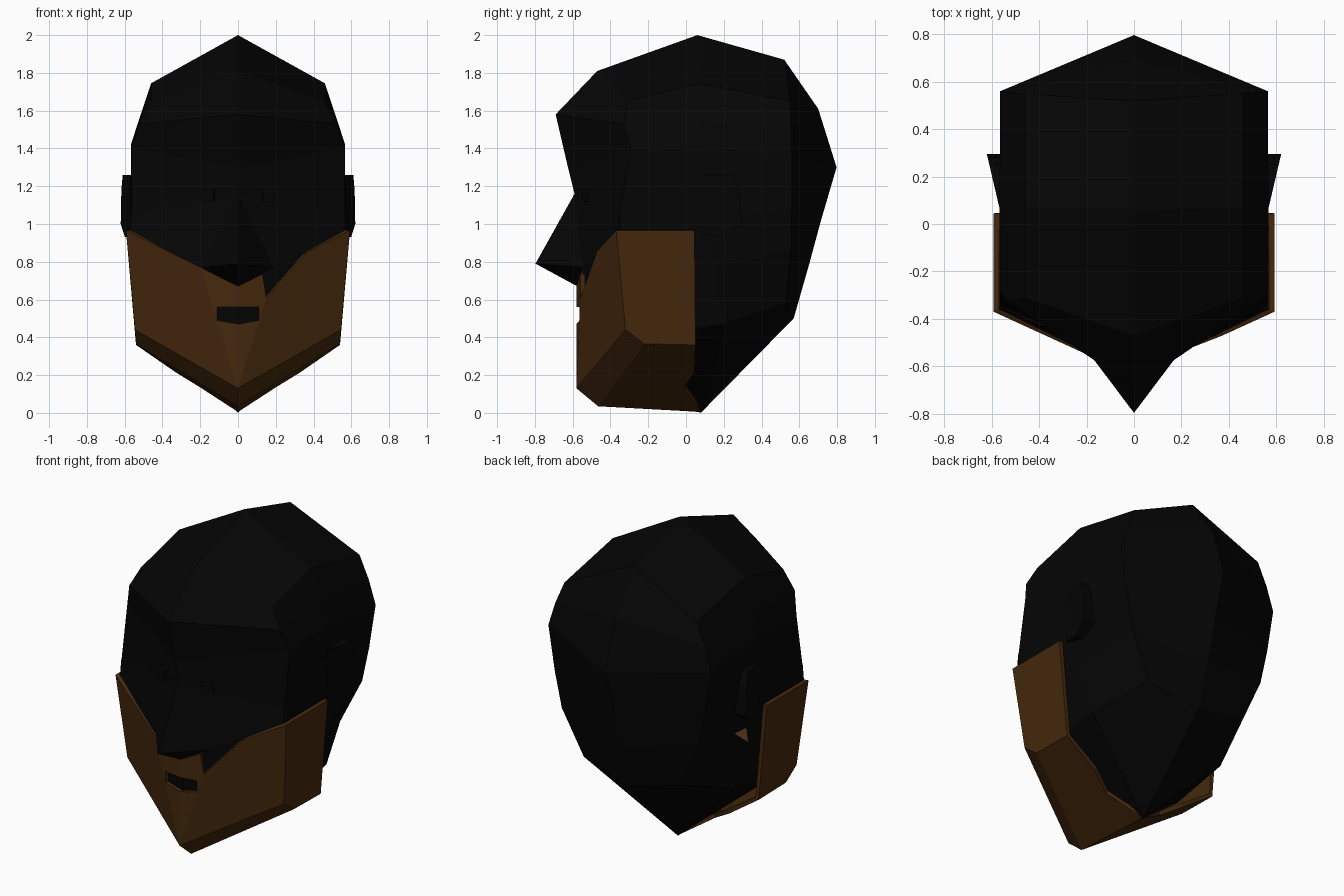
import bpy, bmesh

if "Cube" in bpy.data.objects:
    bpy.data.objects.remove(bpy.data.objects["Cube"])


def material(name, col):
    m = bpy.data.materials.new(name)
    m.diffuse_color = (*col, 1)
    m.use_nodes = True
    m.node_tree.nodes["Principled BSDF"].inputs["Base Color"].default_value = m.diffuse_color
    return m


BLACK = material("black", (0.0015, 0.0015, 0.0015))
BROWN = material("brown", (0.06, 0.022, 0.004))
SKIN = material("tan", (0.28, 0.12, 0.065))


def build(name, faces, mat, mirror=True):
    """Object from coordinate loops, mirrored over x and welded."""
    bm = bmesh.new()
    for f in faces:
        for s in ((1, -1) if mirror else (1,)):
            loop = [(s * p[0], p[1], p[2]) for p in f]
            bm.faces.new([bm.verts.new(p) for p in (loop if s > 0 else loop[::-1])])
    bmesh.ops.remove_doubles(bm, verts=bm.verts, dist=0.0005)
    bmesh.ops.recalc_face_normals(bm, faces=bm.faces)
    me = bpy.data.meshes.new(name)
    bm.to_mesh(me)
    bm.free()
    me.materials.append(mat)
    ob = bpy.data.objects.new(name, me)
    bpy.context.collection.objects.link(ob)
    return ob


def flip(f):
    return [(-p[0], p[1], p[2]) for p in f][::-1]


# Head: rows of front middle, front corner, side, back corner, back middle
rows = [
    [(0, -.47, 1.81), (.46, -.31, 1.65), (.46, .07, 1.745), (.46, .55, 1.65), (0, .52, 1.87)],
    [(0, -.69, 1.58), (.525, -.33, 1.53), (.525, .08, 1.55), (.52, .555, 1.51), (0, .70, 1.61)],
    [(0, -.625, 1.30), (.565, -.29, 1.40), (.567, .10, 1.42), (.565, .56, 1.36), (0, .797, 1.30)],
    [(0, -.585, 1.14), (.565, -.35, 1.06), (.567, .13, 1.05), (.52, .56, 1.08), (0, .715, 1.02)],
    [(0, -.54, .67), (.558, -.345, .92), (.54, .15, .77), (.475, .555, .86), (0, .65, .78)],
    [(0, -.54, .16), (.505, -.28, .44), (.475, .20, .47), (.34, .53, .58), (0, .57, .50)],
]
faces = [[a[i], a[i + 1], b[i + 1], b[i]] for a, b in zip(rows, rows[1:]) for i in range(4)]
top, chin, throat, jaw = (0, .06, 2), (0, -.43, .07), (0, .08, .002), (.48, -.19, .40)
r, l = rows[0], rows[-1]
faces += [[r[0], top, r[2], r[1]], [top, r[4], r[3], r[2]],
          [l[0], l[1], jaw, chin], [l[1], l[2], jaw],
          [chin, jaw, l[2], throat], [throat, l[2], l[3], l[4]]]
build("head", faces, BLACK)

# Nose wedge running into the cheek planes
bridge, tip, wing, base = (0, -.59, 1.16), (0, -.797, .79), (.19, -.545, .77), (0, -.575, .67)
temple, cheek_in = (.566, -.352, 1.06), (.57, -.36, .94)
build("nose_and_cheeks", [[bridge, tip, wing], [tip, base, wing],
                          [bridge, wing, temple], [wing, cheek_in, temple]], BLACK)

# Beard: folded sheet with mouth opening and one triangular gap
cheek, corner = (.593, -.37, .965), (.545, -.32, .44)
back_top, back_low = (.593, .045, .965), (.54, .05, .36)
low, chin_f, chin_b = (.54, -.22, .365), (0, -.58, .13), (0, -.465, .035)
lip_top, bend = (0, -.58, .67), (.2, -.55, .77)
mouth = [(0, -.58, .47), (.11, -.5635, .49), (.11, -.5635, .56), (0, -.58, .56)]
gap = [(.13, -.5605, .735), (.15, -.5575, .61), (.37, -.472, .855)]
panels = [[lip_top, gap[0], gap[1], chin_f] + mouth,
          [gap[1], gap[2], cheek, corner, chin_f],
          flip([lip_top, bend, chin_f] + mouth), flip([bend, cheek, corner, chin_f])]
side = [[cheek, back_top, back_low, low, corner], [corner, low, chin_b, chin_f],
        [low, back_low, (.33, .045, .215), (.2, -.01, .135), (0, .08, .005), chin_b]]
beard = build("beard", panels + side + [flip(f) for f in side], BROWN, mirror=False)
# orient the sheet outward before thickening it inward
if sum(p.normal.dot(p.center) * p.area for p in beard.data.polygons) < 0:
    beard.data.flip_normals()
sol = beard.modifiers.new("thickness", "SOLIDIFY")
sol.thickness = 0.025
sol.offset = -1

# Ears flaring outward toward the back
outline = [(.07, 1.26), (.25, 1.26), (.28, 1.18), (.295, 1.0), (.2, .93), (.08, .95)]
outer = [(.566 + .055 * (y - .06) / .235, y, z) for y, z in outline]
inner = [(.53, y, z) for y, z in outline]
n = len(outline)
ear = [outer, inner[::-1]] + [[outer[i], inner[i], inner[(i + 1) % n], outer[(i + 1) % n]] for i in range(n)]
build("right_ear", ear, BLACK, mirror=False)
build("left_ear", [flip(f) for f in ear], BLACK, mirror=False)

# Small tan patch below the left ear
build("ear_patch", [[(-.565, .33, .89), (-.568, .21, .885), (-.568, .19, .78)]], SKIN, mirror=False)

# Eyes
for s, name in ((1, "right_eye"), (-1, "left_eye")):
    bpy.ops.mesh.primitive_cube_add(size=1, location=(s * .155, -.515, 1.15), rotation=(0, 0, s * .36))
    eye = bpy.context.object
    eye.name = name
    eye.scale = (.07, .05, .065)
    eye.data.materials.append(BLACK)
